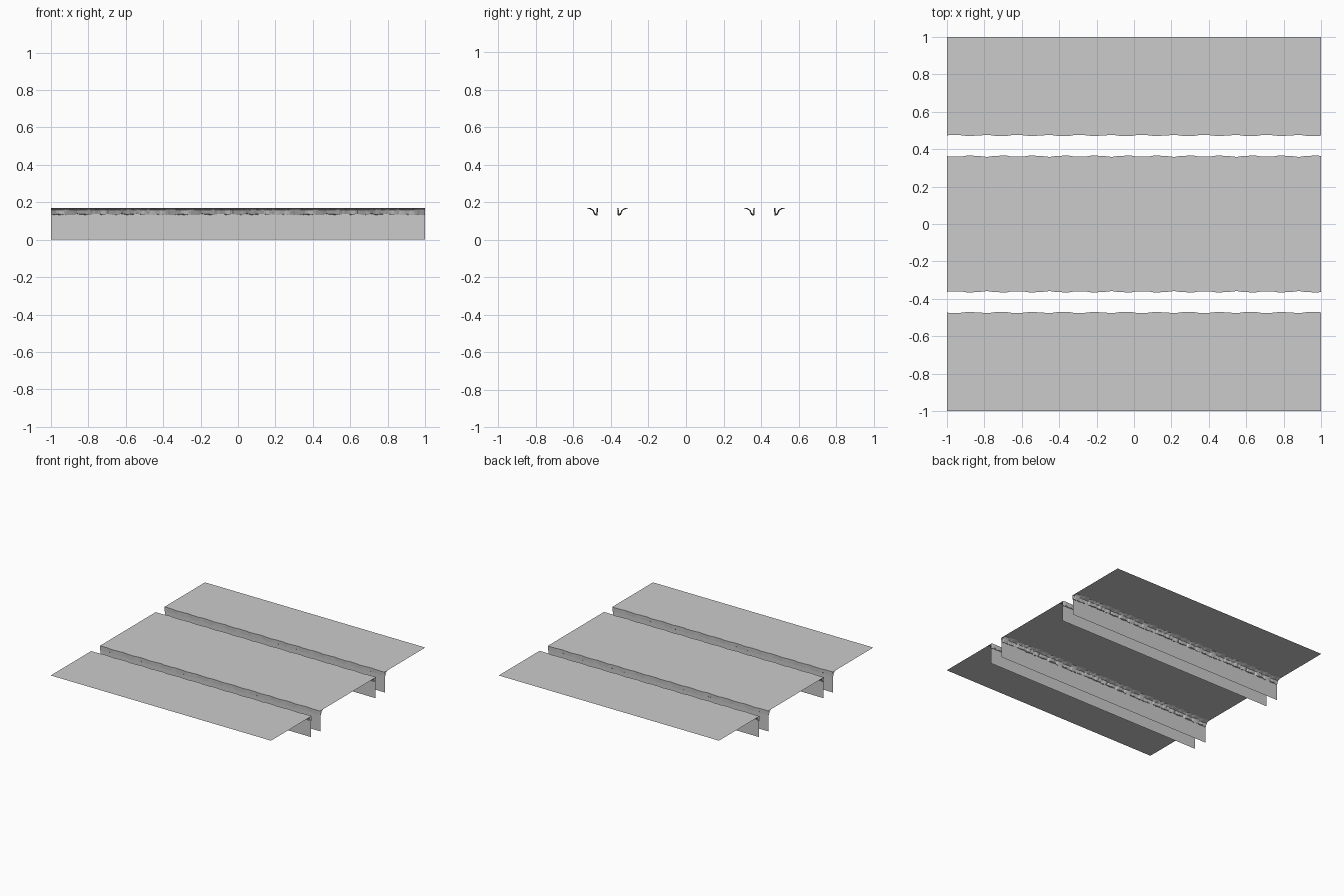
import bpy, math, random

cube = bpy.data.objects.get("Cube")
if cube:
    bpy.data.objects.remove(cube)

TOP, LIP_BOTTOM, N = 0.17, 0.13, 144
random.seed(4)
# Jagged offsets repeat over three equal tiles along the trench
TILE = [random.random() for _ in range(N // 3)]
XS = [-1 + 2 * i / N for i in range(N + 1)]

grey = bpy.data.materials.new("stone grey")
grey.use_nodes = True
colour = (0.6, 0.6, 0.6, 1)
grey.diffuse_color = colour
grey.node_tree.nodes["Principled BSDF"].inputs["Base Color"].default_value = colour


def loft(name, rows, flip=False):
    """Skin a surface between rows of points that run along x."""
    count = len(rows[0])
    verts = [p for row in rows for p in row]
    faces = []
    for r in range(len(rows) - 1):
        for i in range(count - 1):
            a, b = r * count + i, (r + 1) * count + i
            face = (a, a + 1, b + 1, b)
            faces.append(face[::-1] if flip else face)
    mesh = bpy.data.meshes.new(name)
    mesh.from_pydata(verts, [], faces)
    mesh.materials.append(grey)
    obj = bpy.data.objects.new(name, mesh)
    bpy.context.collection.objects.link(obj)
    return obj


def jag(i, shift=0):
    return TILE[(i + shift) % len(TILE)]


def wave(x):
    return 0.003 * math.sin(6 * math.tau * x / 2 * 2) + 0.001 * math.sin(15 * math.tau * x)


def lip(y, inward):
    """Wavy top edge of a bank; inward points under the sheet."""
    return [(x, y + inward * wave(x), TOP) for x in XS]


def straight(y, z):
    return [(-1, y, z), (1, y, z)]


def bank(name, y, inward):
    # Thin retaining wall below the lip
    wall_y = y + inward * 0.006
    loft(name + "_wall", [straight(wall_y, 0), straight(wall_y, TOP)], inward < 0)
    # Wavy rock facing, ragged along its foot, with a sloping ragged back
    edge = lip(y, inward)
    foot = [(x, y + inward * (0.002 + wave(x)), LIP_BOTTOM + 0.012 * jag(i))
            for i, x in enumerate(XS)]
    heel = [(x, y + inward * (0.010 + 0.006 * jag(i, 3)), LIP_BOTTOM + 0.010 * jag(i, 5))
            for i, x in enumerate(XS)]
    back = [(x, y + inward * (0.018 + 0.010 * jag(i, 9)), TOP - 0.012)
            for i, x in enumerate(XS)]
    crest = [(x, y + inward * (0.035 + 0.023 * jag(i, 14)), TOP - 0.001)
             for i, x in enumerate(XS)]
    loft(name + "_rock_lip", [crest, back, heel, foot, edge], inward < 0)


# Ground sheets on either side of the two trenches
OUTER, INNER = 0.473, 0.363
flat = lambda y: [(x, y, TOP) for x in XS]
loft("front_ground", [flat(-1), lip(-OUTER, -1)])
loft("middle_ground", [lip(-INNER, 1), lip(INNER, -1)])
loft("back_ground", [lip(OUTER, 1), flat(1)])

# Banks of both trenches
for side, s in (("front", -1), ("back", 1)):
    bank(side + "_outer_bank", s * OUTER, s)
    bank(side + "_inner_bank", s * INNER, -s)
